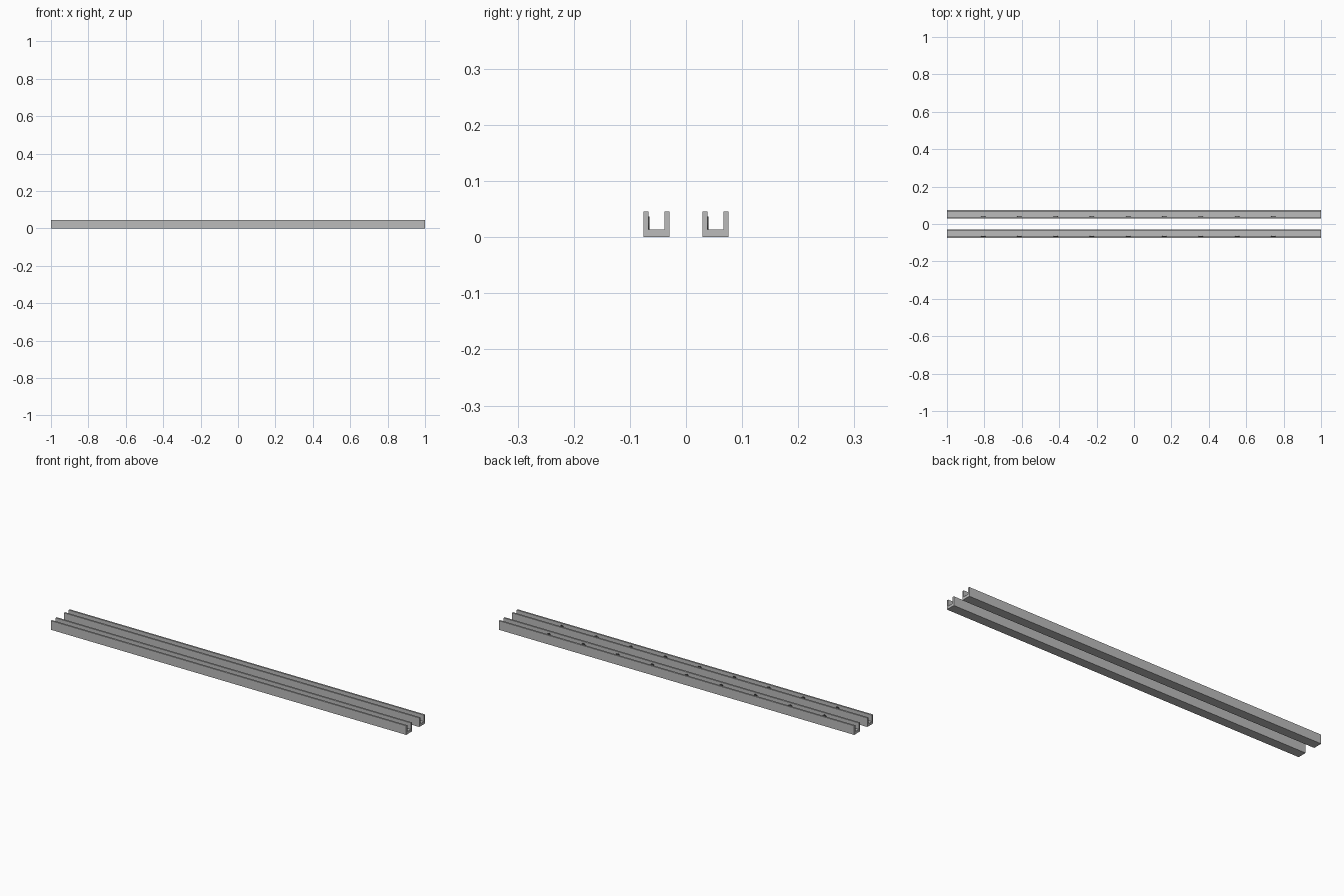
import bpy
import math

cube = bpy.data.objects.get("Cube")
if cube:
    bpy.data.objects.remove(cube, do_unlink=True)


def make_material(name, value):
    mat = bpy.data.materials.new(name)
    mat.use_nodes = True
    colour = (value, value, value, 1)
    mat.diffuse_color = colour
    mat.node_tree.nodes["Principled BSDF"].inputs["Base Color"].default_value = colour
    return mat


metal = make_material("grey metal", 0.5)
dark = make_material("dark grey", 0.05)

LENGTH, WIDTH, HEIGHT = 2.0, 0.047, 0.046
WALL, FLOOR = 0.009, 0.0135
HALF = WIDTH / 2


def channel(name, y):
    # U-shaped profile swept along x
    inner = HALF - WALL
    profile = [(-HALF, 0), (HALF, 0), (HALF, HEIGHT), (inner, HEIGHT),
               (inner, FLOOR), (-inner, FLOOR), (-inner, HEIGHT), (-HALF, HEIGHT)]
    n = len(profile)
    verts = [(x, y + py, pz) for x in (-LENGTH / 2, LENGTH / 2) for py, pz in profile]
    faces = [(i, (i + 1) % n, n + (i + 1) % n, n + i) for i in range(n)]
    faces = [f[::-1] for f in faces]
    faces += [tuple(reversed(range(n))), tuple(range(n, 2 * n))]
    mesh = bpy.data.meshes.new(name)
    mesh.from_pydata(verts, [], faces)
    mesh.materials.append(metal)
    # Consistent outward faces
    import bmesh
    bm = bmesh.new()
    bm.from_mesh(mesh)
    bmesh.ops.recalc_face_normals(bm, faces=bm.faces)
    bm.to_mesh(mesh)
    bm.free()
    obj = bpy.data.objects.new(name, mesh)
    bpy.context.collection.objects.link(obj)


def fasteners(side, y):
    # Row of thin discs on the inside of the front wall
    for i in range(9):
        bpy.ops.mesh.primitive_cylinder_add(
            vertices=16, radius=0.012, depth=0.002,
            location=(-0.807 + i * 0.194, y - HALF + WALL + 0.001, 0.025),
            rotation=(math.pi / 2, 0, 0))
        disc = bpy.context.object
        disc.name = f"{side}_fastener_{i + 1}"
        disc.data.materials.append(dark)


for side, y in (("front", -0.0525), ("back", 0.0525)):
    channel(f"{side}_rail", y)
    fasteners(side, y)
